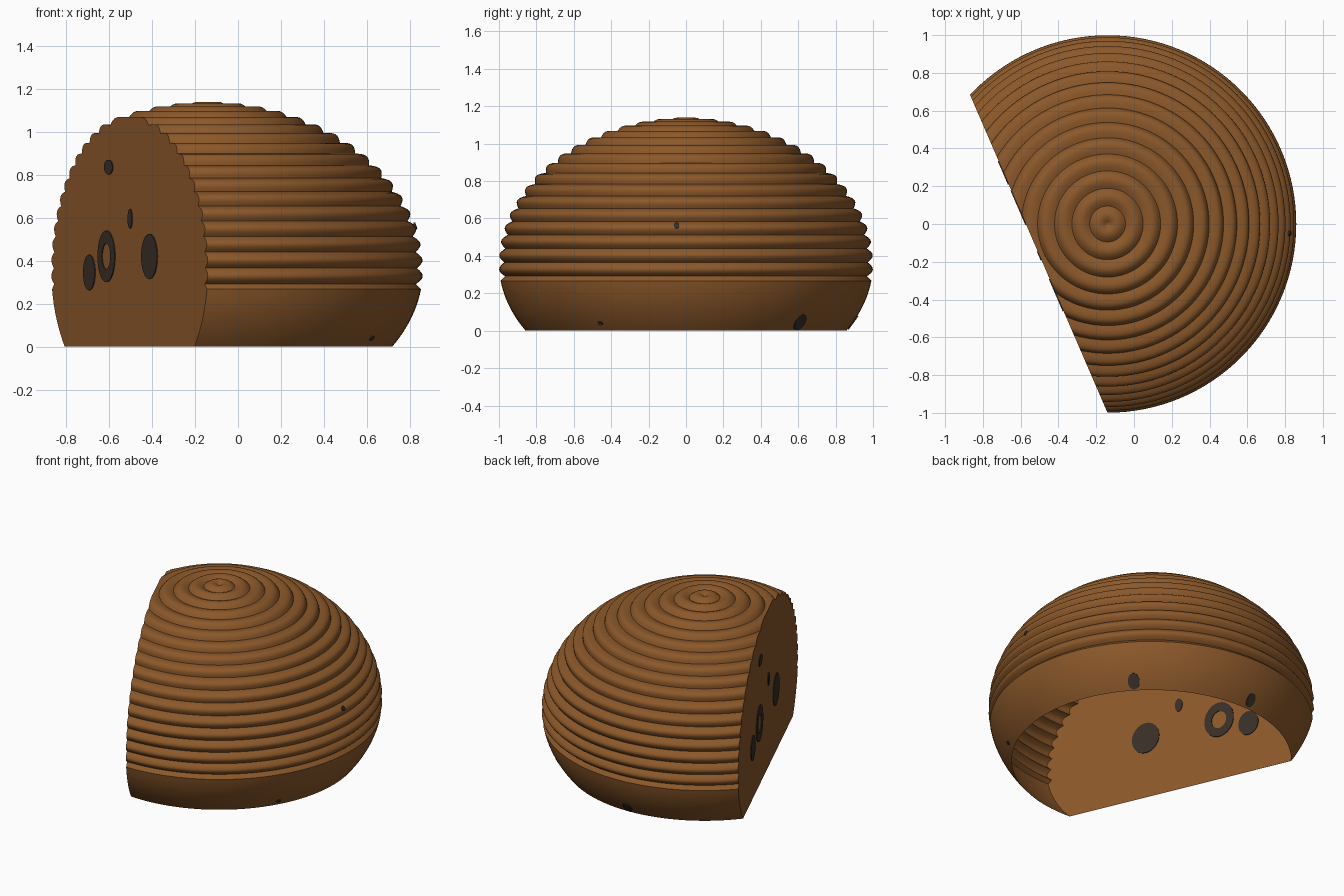
import bpy, bmesh, math
from mathutils import Vector, Matrix

cube = bpy.data.objects.get("Cube")
if cube:
    bpy.data.objects.remove(cube, do_unlink=True)

AXIS = Vector((-0.14, 0, 0))           # vertical axis of the dome
MID_Z, TOP_H, LOW_H = 0.36, 0.78, 0.70  # widest level, half heights above and below
RIBS, STEP, DEPTH = 17, math.radians(5.6), 0.028
CUT_N = Vector((-0.918, -0.397, 0)).normalized()
CUT_T = Vector((CUT_N.y, -CUT_N.x, 0))
CUT_P = AXIS + CUT_N * 0.397


def material(name, rgb):
    m = bpy.data.materials.new(name)
    m.use_nodes = True
    m.diffuse_color = (*rgb, 1)
    bsdf = m.node_tree.nodes["Principled BSDF"]
    bsdf.inputs["Base Color"].default_value = (*rgb, 1)
    bsdf.inputs["Roughness"].default_value = 0.8
    return m


brown = material("warm brown", (0.26, 0.098, 0.023))
dark = material("dark brown", (0.04, 0.028, 0.02))


def finish(bm, name, mat):
    mesh = bpy.data.meshes.new(name)
    bm.to_mesh(mesh)
    bm.free()
    obj = bpy.data.objects.new(name, mesh)
    mesh.materials.append(mat)
    bpy.context.collection.objects.link(obj)
    bpy.ops.object.select_all(action='DESELECT')
    obj.select_set(True)
    bpy.context.view_layer.objects.active = obj
    bpy.ops.object.shade_smooth_by_angle(angle=math.radians(30))
    return obj


def spin(bm, points, steps, closed=False):
    """Turn a profile of (radius, height) pairs about the z axis."""
    verts = [bm.verts.new((r, 0, z)) for r, z in points]
    edges = [bm.edges.new(p) for p in zip(verts, verts[1:])]
    if closed:
        edges.append(bm.edges.new((verts[-1], verts[0])))
    bmesh.ops.spin(bm, geom=verts + edges, axis=(0, 0, 1), cent=(0, 0, 0),
                   angle=math.tau, steps=steps)
    bmesh.ops.remove_doubles(bm, verts=bm.verts, dist=1e-5)


# Ribbed dome profile: bulging ribs from the crown, then a smooth lower band
profile = []
PER_RIB = 8
for i in range(RIBS * PER_RIB + 1):
    a = i / PER_RIB * STEP
    k = 1 - DEPTH * (1 - abs(math.sin(math.pi * i / PER_RIB)))
    profile.append((k * math.sin(a), MID_Z + k * TOP_H * math.cos(a)))
start_z = profile[-1][1]
for i in range(1, 13):
    z = start_z * (1 - i / 12)
    profile.append((math.sqrt(1 - ((z - MID_Z) / LOW_H) ** 2), z))

# Hollow dome, open below, sliced by an upright plane
bm = bmesh.new()
spin(bm, profile, 128)
bmesh.ops.translate(bm, verts=bm.verts, vec=AXIS)
bmesh.ops.recalc_face_normals(bm, faces=bm.faces)
if sum(f.normal.z * f.calc_area() for f in bm.faces) < 0:
    bmesh.ops.reverse_faces(bm, faces=bm.faces)
cut = bmesh.ops.bisect_plane(bm, geom=bm.verts[:] + bm.edges[:] + bm.faces[:],
                             dist=1e-5, plane_co=CUT_P, plane_no=CUT_N,
                             clear_outer=True)
rim = [g.co.copy() for g in cut["geom_cut"] if isinstance(g, bmesh.types.BMEdge) is False]
edges = [e for e in bm.edges
         if all(abs((v.co - CUT_P).dot(CUT_N)) < 1e-4 for v in e.verts)]

# Flat wall outline, walked along the cut edge from one foot to the other
wall = bmesh.new()
links = {}
for e in edges:
    a, b = e.verts
    links.setdefault(a, []).append(b)
    links.setdefault(b, []).append(a)
foot = min(links, key=lambda v: (round(v.co.z, 4), v.co.y))
path, seen = [foot], {foot}
while True:
    nxt = [v for v in links[path[-1]] if v not in seen]
    if not nxt:
        break
    path.append(nxt[0])
    seen.add(nxt[0])
face = wall.faces.new([wall.verts.new(v.co) for v in path])
face.normal_update()
if face.normal.dot(CUT_N) < 0:
    face.normal_flip()
finish(bm, "ribbed_dome", brown)
finish(wall, "flat_wall", brown)


def spot(name, centre, normal, half_w, half_h, hole=0.0):
    """Thin oval plate lying in the surface and showing on both sides."""
    n = Vector(normal).normalized()
    side = Vector((0, 0, 1)).cross(n).normalized()
    up = n.cross(side)
    bm = bmesh.new()
    t = 0.0045
    spin(bm, [(hole, -t), (1, -t), (1, t), (hole, t)], 32, closed=hole > 0)
    bmesh.ops.recalc_face_normals(bm, faces=bm.faces)
    frame = Matrix((side * half_w, up * half_h, n)).transposed().to_4x4()
    bm.transform(Matrix.Translation(centre) @ frame)
    finish(bm, name, dark)


# Wall spots: x, z, half width, half height, hole
for name, x, z, w, h, hole in (
        ("wall_spot_outer", -0.69, 0.345, 0.068, 0.083, 0),
        ("wall_ring", -0.61, 0.42, 0.10, 0.12, 0.5),
        ("wall_spot_large", -0.41, 0.42, 0.093, 0.105, 0),
        ("wall_spot_narrow", -0.50, 0.595, 0.025, 0.045, 0),
        ("wall_spot_top", -0.60, 0.835, 0.05, 0.034, 0)):
    p = CUT_P + CUT_T * ((x - CUT_P.x) / CUT_T.x)
    spot(name, (p.x, p.y, z), CUT_N, w, h, hole)

# Dome spots: azimuth in degrees, height, half width, half height
for name, az, z, w, h in (
        ("dome_spot_back_left", 43, 0.045, 0.036, 0.05),
        ("dome_spot_back", 93, 0.045, 0.03, 0.045),
        ("dome_spot_front_left", -31, 0.04, 0.015, 0.013),
        ("dome_spot_left", -3, 0.562, 0.014, 0.016)):
    b = TOP_H if z > MID_Z else LOW_H
    r = math.sqrt(1 - ((z - MID_Z) / b) ** 2)
    out = Vector((math.cos(math.radians(az)), math.sin(math.radians(az)), 0))
    spot(name, AXIS + out * r + Vector((0, 0, z)),
         out * r + Vector((0, 0, (z - MID_Z) / b ** 2)), w, h)
